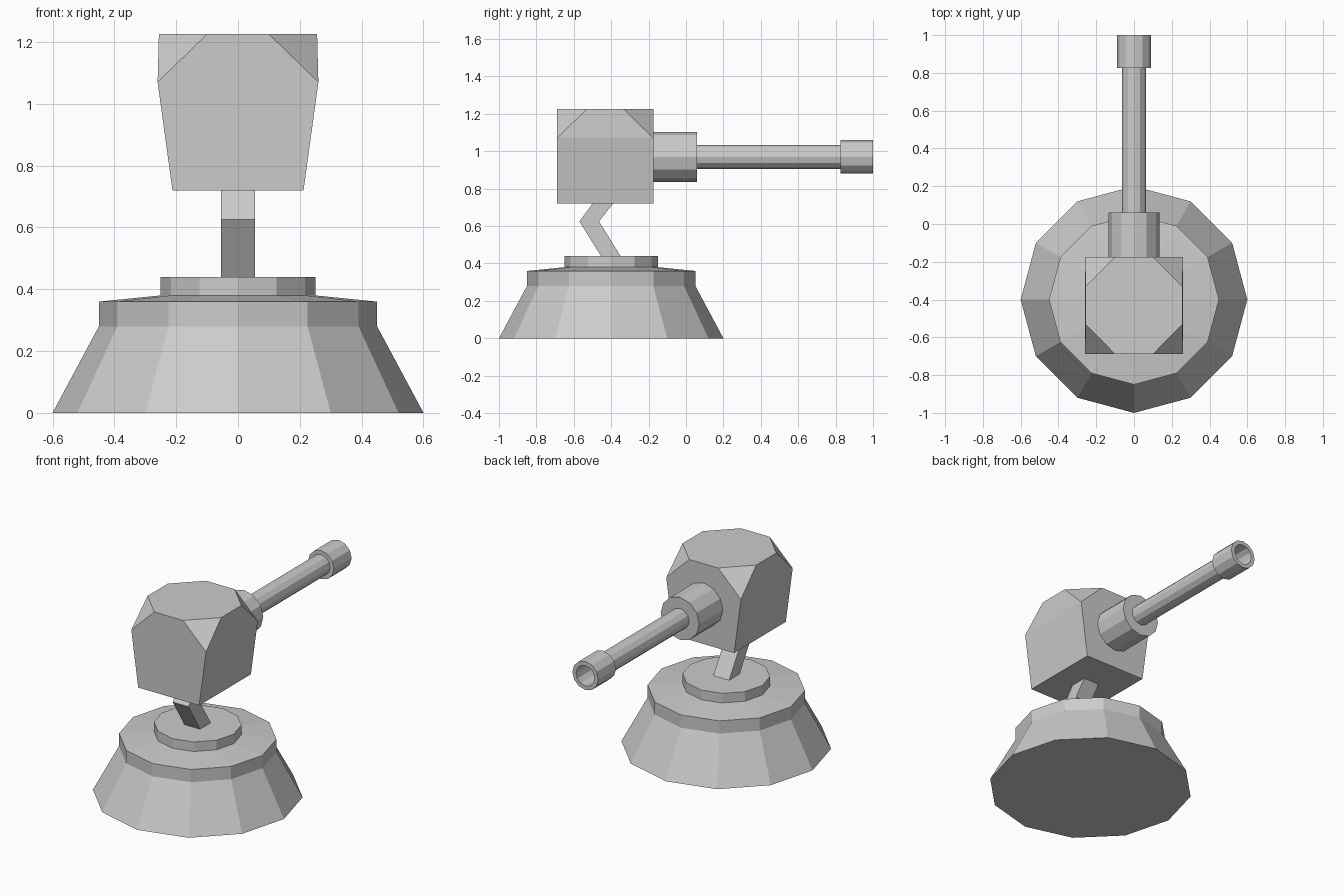
import bpy, bmesh
from math import cos, sin, tau

cube = bpy.data.objects.get("Cube")
if cube:
    bpy.data.objects.remove(cube, do_unlink=True)

grey = bpy.data.materials.new("plain_grey")
grey.use_nodes = True
COLOUR = (0.6, 0.6, 0.6, 1)
grey.diffuse_color = COLOUR
grey.node_tree.nodes["Principled BSDF"].inputs["Base Color"].default_value = COLOUR

SIDES = 12
CENTRE_Y = -0.4   # turret axis
BARREL_Z = 0.97   # gun axis height


def finish(name, bm):
    bmesh.ops.recalc_face_normals(bm, faces=bm.faces)
    mesh = bpy.data.meshes.new(name)
    bm.to_mesh(mesh)
    bm.free()
    mesh.materials.append(grey)
    obj = bpy.data.objects.new(name, mesh)
    bpy.context.collection.objects.link(obj)
    return obj


def lathe(name, profile, place):
    """Turn (radius, distance) pairs around an axis and cap both ends."""
    bm = bmesh.new()
    angles = [tau * i / SIDES for i in range(SIDES)]
    rings = [[bm.verts.new(place(r * cos(a), r * sin(a), d)) for a in angles]
             for r, d in profile]
    for low, high in zip(rings, rings[1:]):
        for i in range(SIDES):
            j = (i + 1) % SIDES
            bm.faces.new((low[i], low[j], high[j], high[i]))
    bm.faces.new(rings[0])
    bm.faces.new(rings[-1])
    return finish(name, bm)


def upright(u, v, d):
    return (u, CENTRE_Y + v, d)


def along_gun(u, v, d):
    return (u, d, BARREL_Z + v)


# Flared pedestal and its turning disc
lathe("pedestal", [(0.6, 0), (0.45, 0.28), (0.45, 0.36), (0.25, 0.38)], upright)
lathe("turning_disc", [(0.25, 0.375), (0.25, 0.44)], upright)

# Bent neck, a side profile extruded across x
side = [(-0.455, 0.44), (-0.57, 0.625), (-0.5, 0.72),
        (-0.39, 0.72), (-0.465, 0.625), (-0.35, 0.44)]
bm = bmesh.new()
left, right = [[bm.verts.new((x, y, z)) for y, z in side] for x in (0.055, -0.055)]
for a, b in ((0, 1), (1, 2)):      # two convex links on each flank
    for ring in (left, right):
        bm.faces.new((ring[a], ring[b], ring[5 - b], ring[5 - a]))
for i in range(len(side)):
    j = (i + 1) % len(side)
    bm.faces.new((left[i], left[j], right[j], right[i]))
finish("bent_neck", bm)

# Tapered head with the four upper corners cut off
HEAD_Y, HALF = -0.432, 0.257
bm = bmesh.new()
for sx in (-1, 1):
    for sy in (-1, 1):
        for x, y, z in ((0.212, HALF, 0.72), (0.26, HALF, 1.07),
                        (0.1, HALF, 1.225), (0.256, 0.1, 1.225)):
            bm.verts.new((sx * x, HEAD_Y + sy * y, z))
bmesh.ops.convex_hull(bm, input=bm.verts)
bmesh.ops.dissolve_limit(bm, angle_limit=0.01, verts=bm.verts, edges=bm.edges)
finish("head", bm)

# Gun: collar, barrel and hollow muzzle
lathe("gun_collar", [(0.134, -0.18), (0.134, 0.06)], along_gun)
lathe("gun_barrel", [(0.064, 0.05), (0.064, 0.83)], along_gun)
lathe("gun_muzzle", [(0.09, 0.825), (0.09, 1), (0.064, 1), (0.064, 0.84)], along_gun)
